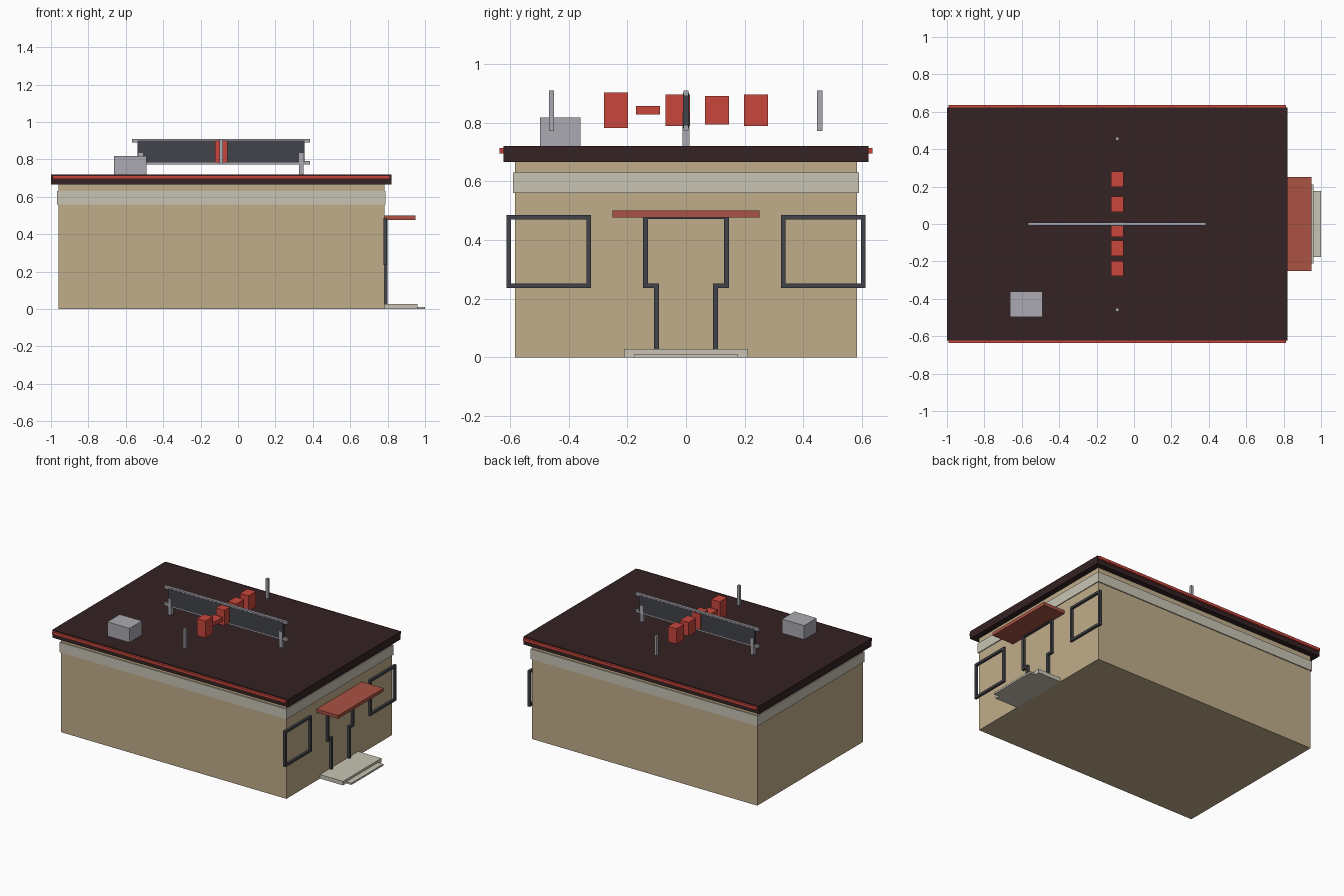
import bpy, bmesh

if "Cube" in bpy.data.objects:
    bpy.data.objects.remove(bpy.data.objects["Cube"])


def mat(name, r, g, b):
    m = bpy.data.materials.new(name)
    m.diffuse_color = (r, g, b, 1)
    m.use_nodes = True
    m.node_tree.nodes["Principled BSDF"].inputs["Base Color"].default_value = m.diffuse_color
    return m


TAN = mat("tan wall", 0.53, 0.42, 0.26)
ROOF = mat("dark brown roof", 0.035, 0.016, 0.017)
RED = mat("bright red", 0.58, 0.062, 0.045)
RUST = mat("rust red", 0.40, 0.085, 0.055)
CREAM = mat("pale trim", 0.58, 0.55, 0.46)
DARK = mat("charcoal", 0.055, 0.057, 0.068)
METAL = mat("grey metal", 0.40, 0.40, 0.44)


def mesh_object(name, bm, material):
    bmesh.ops.recalc_face_normals(bm, faces=bm.faces)
    me = bpy.data.meshes.new(name)
    bm.to_mesh(me)
    bm.free()
    me.materials.append(material)
    ob = bpy.data.objects.new(name, me)
    bpy.context.collection.objects.link(ob)
    return ob


def box(name, x, y, z, material):
    """Box from (min, max) pairs."""
    bm = bmesh.new()
    bmesh.ops.create_cube(bm, size=1)
    for v in bm.verts:
        for i, (lo, hi) in enumerate((x, y, z)):
            v.co[i] = hi if v.co[i] > 0 else lo
    return mesh_object(name, bm, material)


def strip(name, outer, inner, x, material, closed=True):
    """Frame between two matching y-z outlines, with depth along x."""
    bm = bmesh.new()
    rings = [[bm.verts.new((px, y, z)) for y, z in line]
             for px, line in ((x[0], outer), (x[1], outer), (x[1], inner), (x[0], inner))]
    n = len(outer)
    for i in range(n if closed else n - 1):
        j = (i + 1) % n
        for k in range(4):
            a, b = rings[k], rings[(k + 1) % 4]
            bm.faces.new((a[i], a[j], b[j], b[i]))
    if not closed:
        for i in (0, n - 1):
            bm.faces.new([r[i] for r in rings])
    return mesh_object(name, bm, material)


# Building shell, trim band, roof slab
box("walls", (-0.96, 0.782), (-0.583, 0.583), (0, 0.666), TAN)
box("trim_band", (-0.967, 0.788), (-0.59, 0.59), (0.56, 0.63), CREAM)
box("roof_slab", (-1.0, 0.822), (-0.622, 0.622), (0.665, 0.72), ROOF)

# Red strips along both long roof edges
for s, side in ((-1, "front"), (1, "back")):
    ys = sorted((s * 0.615, s * 0.636))
    box(f"roof_strip_{side}", (-0.992, 0.814), ys, (0.695, 0.714), RED)

# Window frames on the entrance wall
for s, side in ((-1, "left"), (1, "right")):
    def rect(d):
        a, b = sorted((s * (0.323 + d), s * (0.612 - d)))
        return [(a, 0.236 + d), (b, 0.236 + d), (b, 0.486 - d), (a, 0.486 - d)]
    strip(f"window_frame_{side}", rect(0), rect(0.016), (0.778, 0.797), DARK)

# Stepped door frame: wide at the top, narrow below
outer = [(-0.109, 0.02), (-0.109, 0.236), (-0.146, 0.236), (-0.146, 0.487)]
inner = [(-0.092, 0.02), (-0.092, 0.252), (-0.129, 0.252), (-0.129, 0.471)]
flip = lambda pts: pts + [(-y, z) for y, z in reversed(pts)]
strip("door_frame", flip(outer), flip(inner), (0.78, 0.799), DARK, closed=False)

# Canopy and entrance steps
box("canopy", (0.782, 0.95), (-0.251, 0.251), (0.477, 0.5), RUST)
box("upper_step", (0.782, 0.96), (-0.212, 0.212), (0, 0.028), CREAM)
box("lower_step", (0.782, 1.0), (-0.176, 0.176), (0, 0.012), CREAM)

# Rooftop unit
box("rooftop_unit", (-0.662, -0.49), (-0.498, -0.36), (0.715, 0.818), METAL)

# Sign panel with rails and legs
box("sign_panel", (-0.536, 0.355), (-0.01, 0.01), (0.782, 0.9), DARK)
for name, z in (("lower", 0.782), ("upper", 0.9)):
    box(f"sign_rail_{name}", (-0.566, 0.386), (-0.009, 0.009), (z - 0.009, z + 0.009), METAL)
for i, x in enumerate((-0.52, 0.337)):
    box(f"sign_leg_{i}", (x - 0.012, x + 0.012), (-0.012, 0.012), (0.715, 0.833), METAL)

# Row of red blocks across the sign: centre y, bottom, top
for i, (y, z0, z1) in enumerate(((-0.238, 0.782, 0.902), (-0.13, 0.827, 0.857),
                                 (-0.028, 0.789, 0.896), (0.106, 0.793, 0.89),
                                 (0.239, 0.789, 0.896))):
    box(f"sign_block_{i}", (-0.123, -0.057), (y - 0.041, y + 0.041), (z0, z1), RED)

# Thin upright posts at both ends of the block row
for i, y in enumerate((-0.458, 0.456)):
    box(f"upright_post_{i}", (-0.099, -0.081), (y - 0.009, y + 0.009), (0.772, 0.91), METAL)
